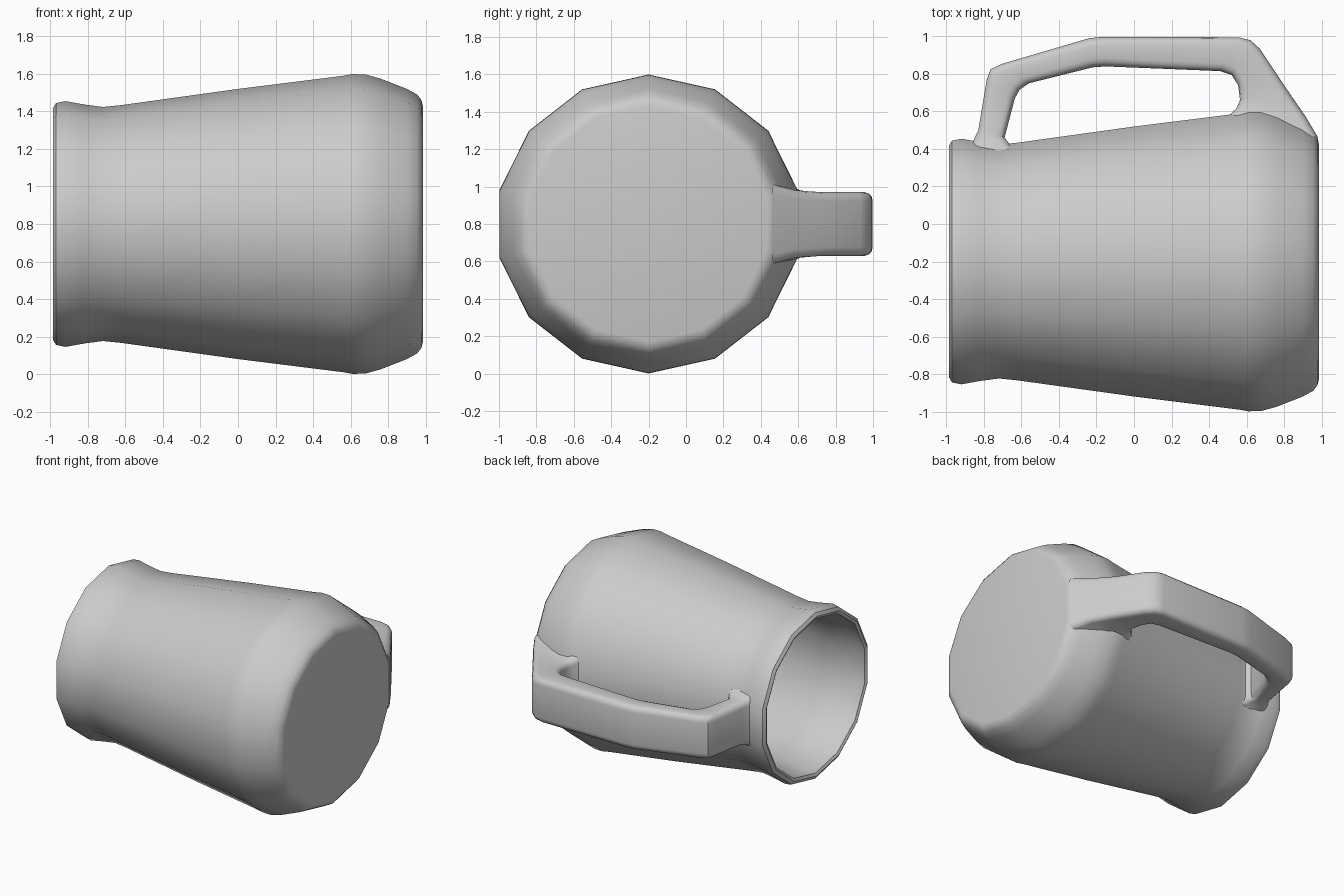
import bpy, bmesh, math
from mathutils import Vector

if "Cube" in bpy.data.objects:
    bpy.data.objects.remove(bpy.data.objects["Cube"])

SIDES = 14
CY, CZ = -0.2, 0.8      # axis of the mug, which lies along x

clay = bpy.data.materials.new("light_grey")
clay.diffuse_color = (0.6, 0.6, 0.6, 1)
clay.use_nodes = True
clay.node_tree.nodes["Principled BSDF"].inputs["Base Color"].default_value = clay.diffuse_color


def loft(name, rings, cap_ends):
    """Skin a list of equal-length point rings."""
    bm = bmesh.new()
    loops = [[bm.verts.new(p) for p in ring] for ring in rings]
    n = len(loops[0])
    for a, b in zip(loops, loops[1:]):
        for i in range(n):
            j = (i + 1) % n
            bm.faces.new((a[i], a[j], b[j], b[i]))
    if cap_ends:
        bm.faces.new(loops[0])
        bm.faces.new(loops[-1])
    bmesh.ops.recalc_face_normals(bm, faces=bm.faces)
    mesh = bpy.data.meshes.new(name)
    bm.to_mesh(mesh)
    bm.free()
    ob = bpy.data.objects.new(name, mesh)
    bpy.context.collection.objects.link(ob)
    mesh.materials.append(clay)
    bpy.ops.object.select_all(action='DESELECT')
    ob.select_set(True)
    bpy.context.view_layer.objects.active = ob
    bpy.ops.object.shade_smooth_by_angle(angle=math.radians(42))
    return ob


def round_ring(x, r):
    ring = []
    for i in range(SIDES):
        a = 2 * math.pi * i / SIDES
        ring.append((x, CY + 1.025 * r * math.sin(a), CZ + r * math.cos(a)))
    return ring


# Mug body: inner floor, inner wall, rim, flared outer wall, chamfered base
profile = [(0.88, 0.62), (0.86, 0.66), (0.60, 0.735), (0.0, 0.67), (-0.62, 0.585),
           (-0.74, 0.575), (-0.90, 0.60), (-0.975, 0.60),
           (-0.985, 0.62), (-0.97, 0.645), (-0.92, 0.655), (-0.82, 0.637),
           (-0.72, 0.624), (-0.62, 0.634), (0.0, 0.72), (0.56, 0.79),
           (0.61, 0.799), (0.68, 0.797), (0.76, 0.775), (0.90, 0.72),
           (0.955, 0.69), (0.978, 0.66), (0.985, 0.63)]
loft("mug_body", [round_ring(x, r) for x, r in profile], True)


# Handle: rounded rectangular section swept between an outer and inner edge
def handle_ring(outer, inner, half, bevel=0.045):
    o, i = Vector((*outer, CZ)), Vector((*inner, CZ))
    d = (i - o).normalized()
    length = (i - o).length
    ring = []
    corners = [(0, -1, 180), (length, -1, 270), (length, 1, 0), (0, 1, 90)]
    for along, side, start in corners:
        c_along = bevel if along == 0 else length - bevel
        c_side = side * (half - bevel)
        for k in range(4):
            a = math.radians(start + 30 * k)
            p = o + d * (c_along + bevel * math.cos(a))
            p.z += c_side + bevel * math.sin(a)
            ring.append(p)
    return ring


stations = [  # outer edge, inner edge, half width
    ((-0.89, 0.38), (-0.59, 0.38), 0.21),
    ((-0.86, 0.435), (-0.655, 0.415), 0.185),
    ((-0.83, 0.50), (-0.69, 0.46), 0.17),
    ((-0.785, 0.77), (-0.635, 0.67), 0.165),
    ((-0.765, 0.825), (-0.61, 0.715), 0.165),
    ((-0.70, 0.855), (-0.56, 0.75), 0.165),
    ((-0.24, 0.99), (-0.22, 0.835), 0.17),
    ((-0.16, 0.998), (-0.15, 0.84), 0.17),
    ((0.56, 0.995), (0.46, 0.815), 0.17),
    ((0.62, 0.98), (0.52, 0.795), 0.17),
    ((0.67, 0.935), (0.555, 0.74), 0.17),
    ((0.80, 0.74), (0.565, 0.66), 0.17),
    ((0.91, 0.58), (0.545, 0.615), 0.18),
    ((0.982, 0.46), (0.49, 0.56), 0.21),
]
loft("handle", [handle_ring(*s) for s in stations], True)
